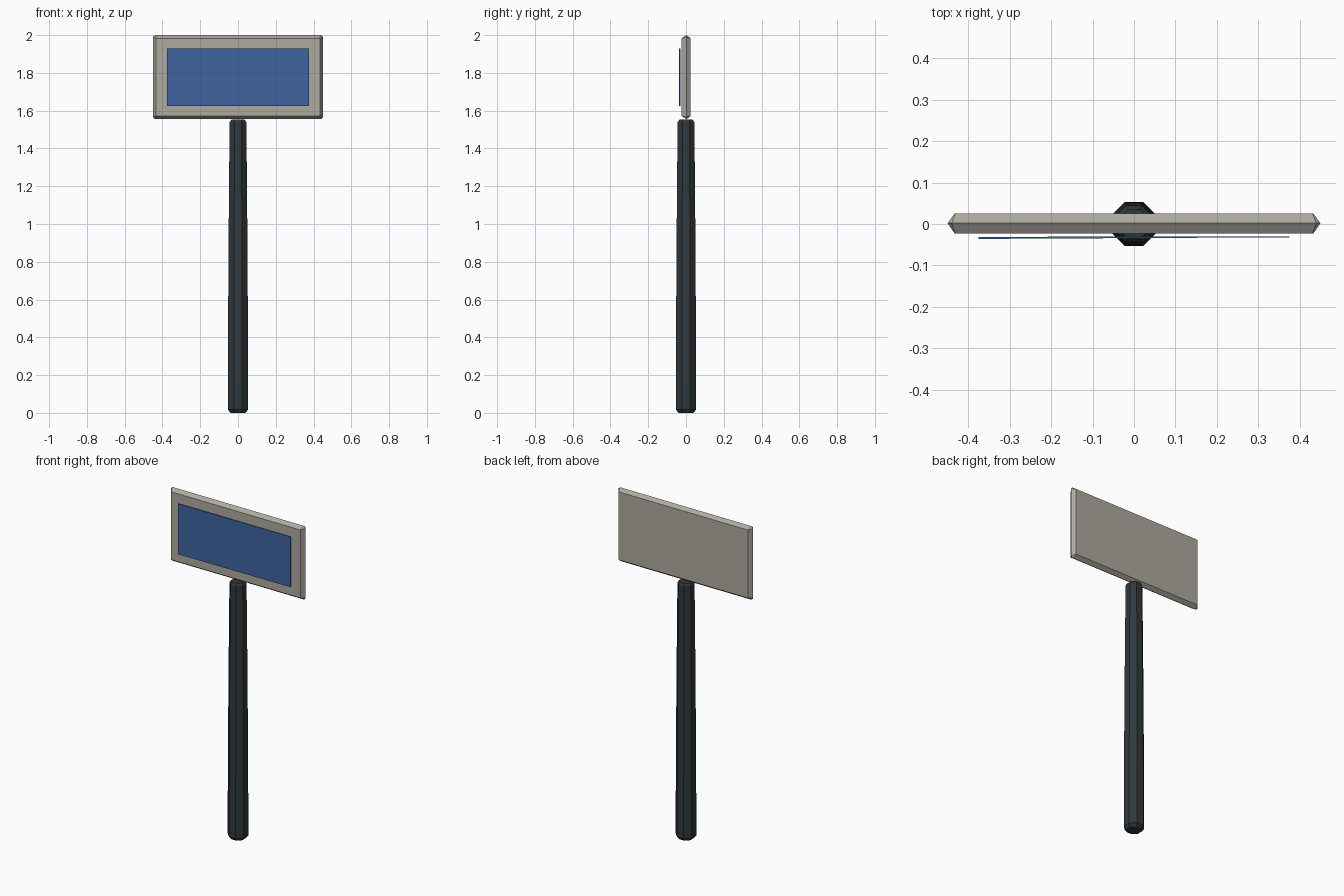
import bpy, bmesh
from math import cos, sin, pi

if "Cube" in bpy.data.objects:
    bpy.data.objects.remove(bpy.data.objects["Cube"])


def material(name, color):
    m = bpy.data.materials.new(name)
    m.diffuse_color = (*color, 1)
    m.use_nodes = True
    m.node_tree.nodes["Principled BSDF"].inputs["Base Color"].default_value = m.diffuse_color
    return m


def loft(name, rings, mat):
    """Skin equal-length rings of points and cap both ends."""
    bm = bmesh.new()
    loops = [[bm.verts.new(p) for p in ring] for ring in rings]
    n = len(loops[0])
    for a, b in zip(loops, loops[1:]):
        for i in range(n):
            j = (i + 1) % n
            bm.faces.new((a[i], a[j], b[j], b[i]))
    bm.faces.new(loops[0])
    bm.faces.new(loops[-1])
    bmesh.ops.recalc_face_normals(bm, faces=bm.faces)
    mesh = bpy.data.meshes.new(name)
    bm.to_mesh(mesh)
    bm.free()
    mesh.materials.append(mat)
    ob = bpy.data.objects.new(name, mesh)
    bpy.context.collection.objects.link(ob)
    return ob


def octagon(z, r):
    return [(r * cos(pi / 8 + i * pi / 4), r * sin(pi / 8 + i * pi / 4), z)
            for i in range(8)]


def panel_ring(y, inset, cut):
    """Rectangle with clipped corners in the xz plane."""
    x, lo, hi = 0.45 - inset, 1.555 + inset, 2.0 - inset
    c = cut
    return [(-x + c, y, lo), (x - c, y, lo), (x, y, lo + c), (x, y, hi - c),
            (x - c, y, hi), (-x + c, y, hi), (-x, y, hi - c), (-x, y, lo + c)]


dark = material("dark_metal", (0.03, 0.04, 0.045))
stone = material("warm_grey", (0.42, 0.40, 0.35))
blue = material("blue_glass", (0.05, 0.13, 0.35))

# Tapered octagonal post with chamfered ends
loft("post", [octagon(z, r) for z, r in (
    (0, 0.043), (0.018, 0.058), (0.17, 0.058), (0.6, 0.056),
    (1.03, 0.053), (1.45, 0.049), (1.538, 0.048), (1.552, 0.038))], dark)

# Sign panel with edges that taper to a central ridge
loft("sign_panel", [panel_ring(-0.023, 0.017, 0.002),
                    panel_ring(0.002, 0, 0.010),
                    panel_ring(0.025, 0.017, 0.002)], stone)

# Thin screen floating just in front of the panel
loft("screen", [[(-0.375, y0, 1.625), (0.375, y1, 1.625),
                 (0.375, y1, 1.93), (-0.375, y0, 1.93)]
                for y0, y1 in ((-0.036, -0.032), (-0.031, -0.030))], blue)
